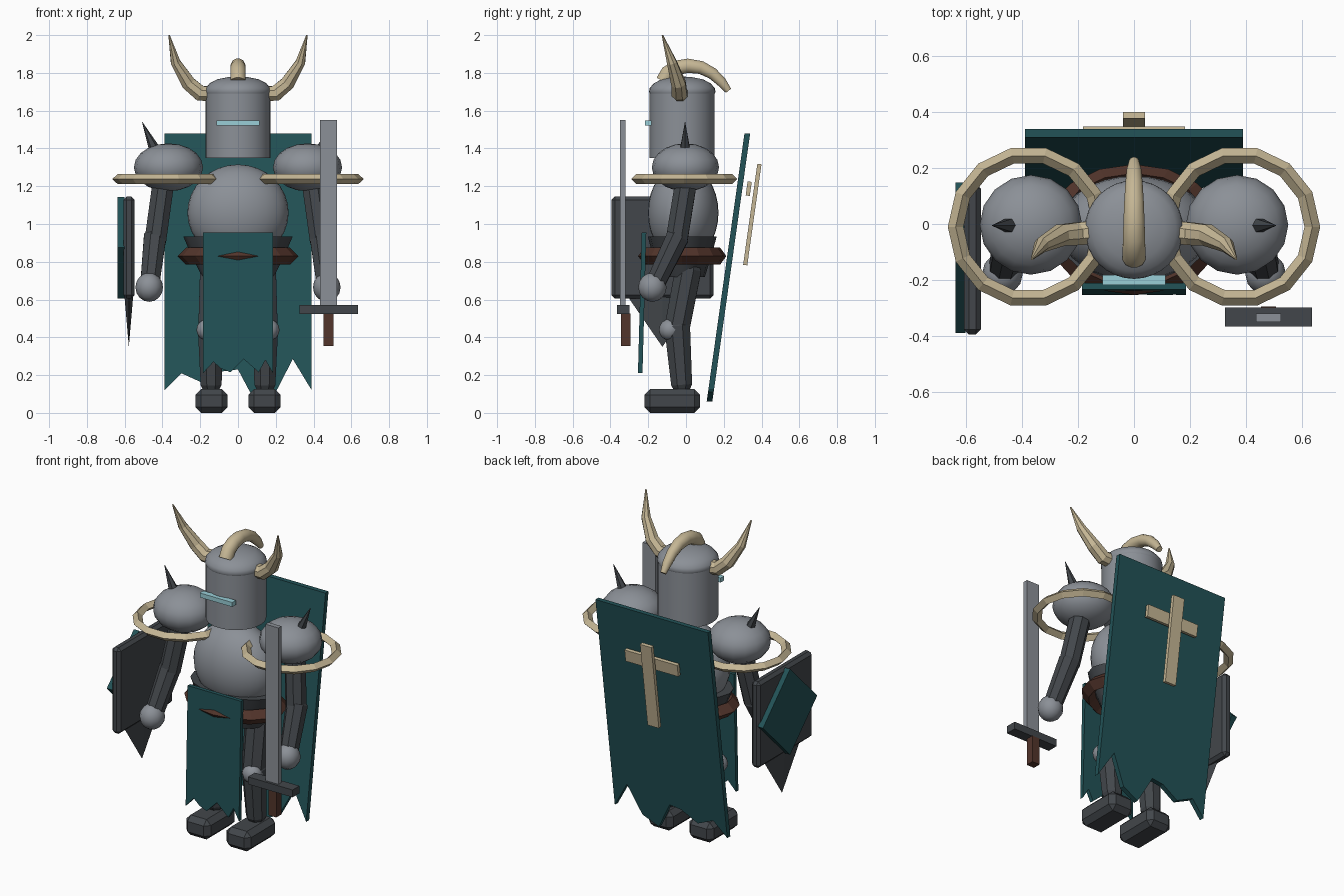
import bpy, bmesh, math
from mathutils import Vector, Matrix

if "Cube" in bpy.data.objects:
    bpy.data.objects.remove(bpy.data.objects["Cube"])


def material(name, rgb):
    m = bpy.data.materials.new(name)
    m.use_nodes = True
    m.diffuse_color = (*rgb, 1)
    m.node_tree.nodes["Principled BSDF"].inputs["Base Color"].default_value = (*rgb, 1)
    return m


STEEL = material("steel", (0.26, 0.28, 0.31))
IRON = material("dark iron", (0.055, 0.062, 0.07))
TEAL = material("teal cloth", (0.016, 0.085, 0.095))
BONE = material("bone", (0.56, 0.47, 0.30))
LEATHER = material("brown leather", (0.085, 0.035, 0.024))
GLOW = material("pale blue glow", (0.32, 0.62, 0.68))


def finish(name, bm, mat, smooth=False):
    bmesh.ops.recalc_face_normals(bm, faces=bm.faces)
    me = bpy.data.meshes.new(name)
    bm.to_mesh(me)
    bm.free()
    me.materials.append(mat)
    ob = bpy.data.objects.new(name, me)
    bpy.context.collection.objects.link(ob)
    if smooth:
        bpy.ops.object.select_all(action="DESELECT")
        ob.select_set(True)
        bpy.context.view_layer.objects.active = ob
        bpy.ops.object.shade_smooth_by_angle(angle=math.radians(40))
    return ob


def box(name, mat, centre, size, bevel=0, turn=None):
    bm = bmesh.new()
    bmesh.ops.create_cube(bm, size=1)
    bmesh.ops.scale(bm, vec=size, verts=bm.verts)
    if bevel:
        bmesh.ops.bevel(bm, geom=bm.edges[:], offset=bevel, segments=1, affect="EDGES")
    if turn:
        bmesh.ops.rotate(bm, matrix=Matrix.Rotation(turn[0], 3, turn[1]), verts=bm.verts)
    bmesh.ops.translate(bm, vec=centre, verts=bm.verts)
    return finish(name, bm, mat)


def ball(name, mat, centre, radii, segments=24, rings=14):
    bm = bmesh.new()
    bmesh.ops.create_uvsphere(bm, u_segments=segments, v_segments=rings, radius=1)
    bmesh.ops.scale(bm, vec=radii, verts=bm.verts)
    bmesh.ops.translate(bm, vec=centre, verts=bm.verts)
    return finish(name, bm, mat, True)


def skin_rings(bm, rings, closed=False):
    n = len(rings[0])
    pairs = list(zip(rings, rings[1:] + rings[:1])) if closed else list(zip(rings, rings[1:]))
    for a, b in pairs:
        for i in range(n):
            j = (i + 1) % n
            bm.faces.new((a[i], a[j], b[j], b[i]))
    if not closed:
        bm.faces.new(rings[0])
        bm.faces.new(rings[-1])


def tube(name, mat, path, radii, sides=8, smooth=False):
    """Round tube of changing radius along a path."""
    bm = bmesh.new()
    path = [Vector(p) for p in path]
    rings = []
    for i, p in enumerate(path):
        t = (path[min(i + 1, len(path) - 1)] - path[max(i - 1, 0)]).normalized()
        side = Vector((0, 1, 0)) if abs(t.y) < 0.6 else Vector((1, 0, 0))
        if name == "crest_horn":
            side = Vector((1, 0, 0))
        u = (side - t * side.dot(t)).normalized()
        v = t.cross(u)
        angles = [math.tau * (k + 0.5) / sides for k in range(sides)]
        rings.append([bm.verts.new(p + radii[i] * (u * math.cos(a) + v * math.sin(a))) for a in angles])
    skin_rings(bm, rings)
    return finish(name, bm, mat, smooth)


def limb(name, mat, a, b, r0, r1):
    a, b = Vector(a), Vector(b)
    return tube(name, mat, [a, a.lerp(b, 0.1), a.lerp(b, 0.9), b], [r0 * 0.65, r0, r1, r1 * 0.65])


def lathe(name, mat, centre, profile, scale_y=1, segments=32):
    bm = bmesh.new()
    rings = []
    for r, z in profile:
        angles = [math.tau * k / segments for k in range(segments)]
        rings.append([bm.verts.new((centre[0] + r * math.cos(a), centre[1] + r * scale_y * math.sin(a), z))
                      for a in angles])
    skin_rings(bm, rings)
    return finish(name, bm, mat, True)


def hoop(name, mat, centre, radius, thick, height, scale_y=1, segments=16):
    """Ring with a diamond cross-section."""
    bm = bmesh.new()
    rings = []
    for k in range(segments):
        a = math.tau * k / segments
        section = ((radius + thick, 0), (radius, height), (radius - thick, 0), (radius, -height))
        rings.append([bm.verts.new((centre[0] + r * math.cos(a), centre[1] + r * scale_y * math.sin(a),
                                    centre[2] + z)) for r, z in section])
    skin_rings(bm, rings, True)
    return finish(name, bm, mat)


def cloth(name, mat, half, top, hem, y_at, thick):
    """Hanging slab with a ragged hem, leaning by the rule y_at(z)."""
    bm = bmesh.new()
    outline = [(-half, top)] + hem + [(half, top)]
    layers = [[bm.verts.new((x, y_at(z) + d, z)) for x, z in outline] for d in (-thick / 2, thick / 2)]
    skin_rings(bm, layers)
    return finish(name, bm, mat)


# Helmet, visor and crest
lathe("helmet", STEEL, (0, -0.02), [(0.172, 1.35), (0.172, 1.69)])
lathe("helmet_rim", STEEL, (0, -0.02), [(0.172, 1.69), (0.176, 1.70), (0.172, 1.72), (0.15, 1.745),
                                        (0.11, 1.766), (0.05, 1.778), (0.01, 1.78)])
box("visor_slit", GLOW, (0, -0.2, 1.535), (0.225, 0.036, 0.028))
tube("crest_horn", BONE,
     [(0, -0.12, 1.755), (0, -0.095, 1.8), (0, -0.05, 1.826), (0, 0.01, 1.838), (0, 0.08, 1.828),
      (0, 0.14, 1.797), (0, 0.19, 1.75), (0, 0.225, 1.705)],
     [0.042, 0.042, 0.041, 0.039, 0.036, 0.032, 0.027, 0.018], 12, True)

# Torso, waist and belt
ball("torso", STEEL, (0, -0.015, 1.06), (0.268, 0.187, 0.255), 32, 16)
lathe("waist", IRON, (0, -0.02), [(0.19, 0.72), (0.245, 0.83), (0.29, 0.935)], 0.63, 16)
hoop("belt", LEATHER, (0, -0.02, 0.83), 0.275, 0.045, 0.045, 0.73)

# Mirrored parts
for side, s in (("left", 1), ("right", -1)):
    tube(side + "_helmet_horn", BONE,
         [(s * 0.15, -0.03, 1.69), (s * 0.2, -0.035, 1.692), (s * 0.262, -0.04, 1.745),
          (s * 0.33, -0.075, 1.855), (s * 0.365, -0.125, 2.0)], [0.044, 0.044, 0.041, 0.028, 0.004])
    ball(side + "_pauldron", STEEL, (s * 0.368, -0.003, 1.3), (0.183, 0.178, 0.127), 16, 10)
    tube(side + "_pauldron_spike", IRON, [(s * 0.43, -0.005, 1.37), (s * 0.507, -0.005, 1.54)], [0.035, 0.001], 6)
    hoop(side + "_pauldron_ring", BONE, (s * 0.377, -0.01, 1.238), 0.26, 0.028, 0.027, 1, 14)
    limb(side + "_upper_arm", IRON, (s * 0.395, 0, 1.22), (s * 0.442, -0.055, 0.88), 0.062, 0.062)
    limb(side + "_forearm", IRON, (s * 0.436, -0.03, 0.96), (s * 0.468, -0.17, 0.67), 0.064, 0.055)
    ball(side + "_hand", STEEL, (s * 0.47, -0.178, 0.665), (0.073, 0.075, 0.077), 12, 8)
    limb(side + "_thigh", IRON, (s * 0.13, 0.02, 0.8), (s * 0.145, -0.055, 0.41), 0.075, 0.072)
    ball(side + "_knee", STEEL, (s * 0.16, -0.085, 0.44), (0.06, 0.058, 0.058), 12, 8)
    limb(side + "_shin", IRON, (s * 0.145, -0.05, 0.5), (s * 0.142, -0.02, 0.11), 0.074, 0.06)
    box(side + "_boot", IRON, (s * 0.14, -0.073, 0.063), (0.17, 0.295, 0.125), 0.03)

# Cloth pieces
cloth("tabard", TEAL, 0.185, 0.955,
      [(-0.185, 0.21), (-0.13, 0.27), (-0.09, 0.235), (-0.04, 0.215), (0.03, 0.285),
       (0.11, 0.215), (0.145, 0.28), (0.185, 0.21)], lambda z: -0.248 + 0.027 * z, 0.024)
cloth("cape", TEAL, 0.39, 1.48,
      [(-0.39, 0.12), (-0.3, 0.21), (-0.19, 0.16), (-0.08, 0.22), (0, 0.23), (0.09, 0.06),
       (0.2, 0.11), (0.29, 0.285), (0.39, 0.12)], lambda z: 0.116 + 0.141 * z, 0.03)

# Cross on the cape
lean = (-math.radians(8), "X")
box("cross_upright", BONE, (0, 0.351, 1.05), (0.078, 0.022, 0.54), 0, lean)
box("cross_bar", BONE, (0, 0.332, 1.187), (0.365, 0.022, 0.075), 0, lean)

# Shield on the right arm
box("shield", IRON, (-0.577, -0.125, 0.875), (0.06, 0.54, 0.54), 0.018)
box("shield_diamond", TEAL, (-0.62, -0.12, 0.875), (0.036, 0.38, 0.38), 0, (math.pi / 4, "X"))
bm = bmesh.new()
bmesh.ops.create_cone(bm, cap_ends=True, segments=4, radius1=0.2, radius2=0, depth=0.29)
bmesh.ops.scale(bm, vec=(0.125, 1, -1), verts=bm.verts)
bmesh.ops.translate(bm, vec=(-0.578, -0.125, 0.495), verts=bm.verts)
finish("shield_spike", bm, IRON)

# Sword
box("sword_blade", STEEL, (0.48, -0.335, 1.055), (0.09, 0.03, 0.99))
box("sword_guard", IRON, (0.48, -0.332, 0.547), (0.31, 0.068, 0.046))
box("sword_grip", LEATHER, (0.48, -0.319, 0.44), (0.053, 0.05, 0.17))
